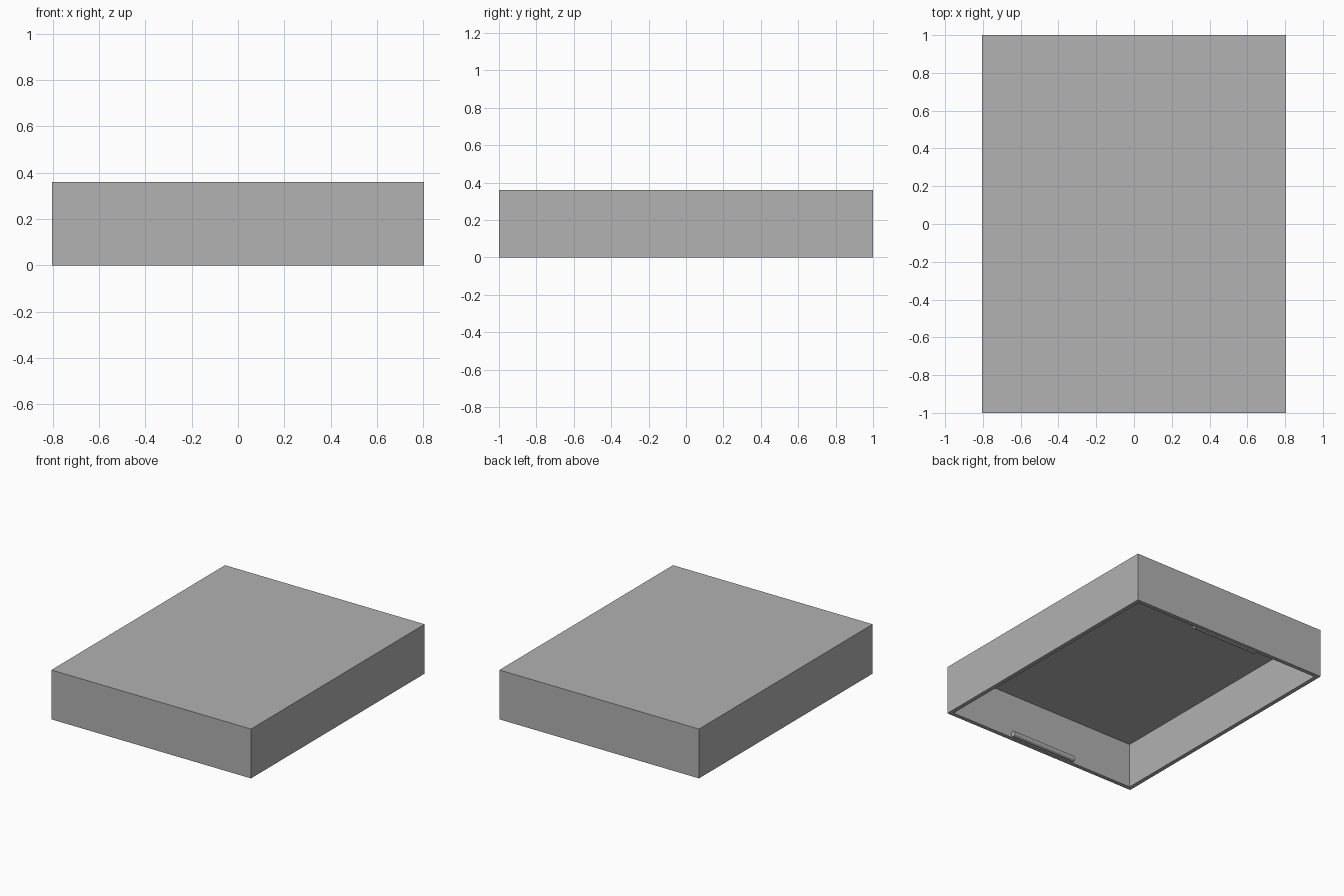
import bpy, bmesh, math
from mathutils import Matrix

WIDTH, DEPTH, HEIGHT = 1.61, 2.0, 0.36
WALL = 0.03
RIDGE_R, RIDGE_LEN = 0.02, 0.53

old = bpy.data.objects.get("Cube")
if old:
    bpy.data.objects.remove(old, do_unlink=True)

grey = bpy.data.materials.new("plain_grey")
grey.use_nodes = True
grey.diffuse_color = (0.445, 0.445, 0.445, 1)
grey.node_tree.nodes["Principled BSDF"].inputs["Base Color"].default_value = grey.diffuse_color


def finish(bm, name):
    mesh = bpy.data.meshes.new(name)
    bm.to_mesh(mesh)
    bm.free()
    mesh.materials.append(grey)
    obj = bpy.data.objects.new(name, mesh)
    bpy.context.collection.objects.link(obj)
    return obj


# Lid shell: a box whose underside is inset and pushed up into a cavity
bm = bmesh.new()
bmesh.ops.create_cube(bm, size=1, matrix=Matrix.Translation((0, 0, HEIGHT / 2))
                      @ Matrix.Diagonal((WIDTH, DEPTH, HEIGHT, 1)))
bm.normal_update()
bottom = min(bm.faces, key=lambda f: f.calc_center_median().z)
bmesh.ops.inset_region(bm, faces=[bottom], thickness=WALL, use_even_offset=True)
cavity = bmesh.ops.extrude_discrete_faces(bm, faces=[bottom])["faces"]
bmesh.ops.translate(bm, verts=cavity[0].verts[:], vec=(0, 0, HEIGHT - WALL))
bmesh.ops.recalc_face_normals(bm, faces=bm.faces[:])
finish(bm, "lid_shell")

# Round catch ridges along the rim inside the front and back walls
for name, side in (("front_catch_ridge", -1), ("back_catch_ridge", 1)):
    bm = bmesh.new()
    y = side * (DEPTH / 2 - WALL - RIDGE_R * 0.9)
    bmesh.ops.create_cone(bm, cap_ends=True, segments=24, radius1=RIDGE_R,
                          radius2=RIDGE_R, depth=RIDGE_LEN,
                          matrix=Matrix.Translation((0, y, RIDGE_R))
                          @ Matrix.Rotation(math.pi / 2, 4, "Y"))
    ridge = finish(bm, name)
    bpy.ops.object.select_all(action="DESELECT")
    ridge.select_set(True)
    bpy.context.view_layer.objects.active = ridge
    bpy.ops.object.shade_smooth_by_angle()
